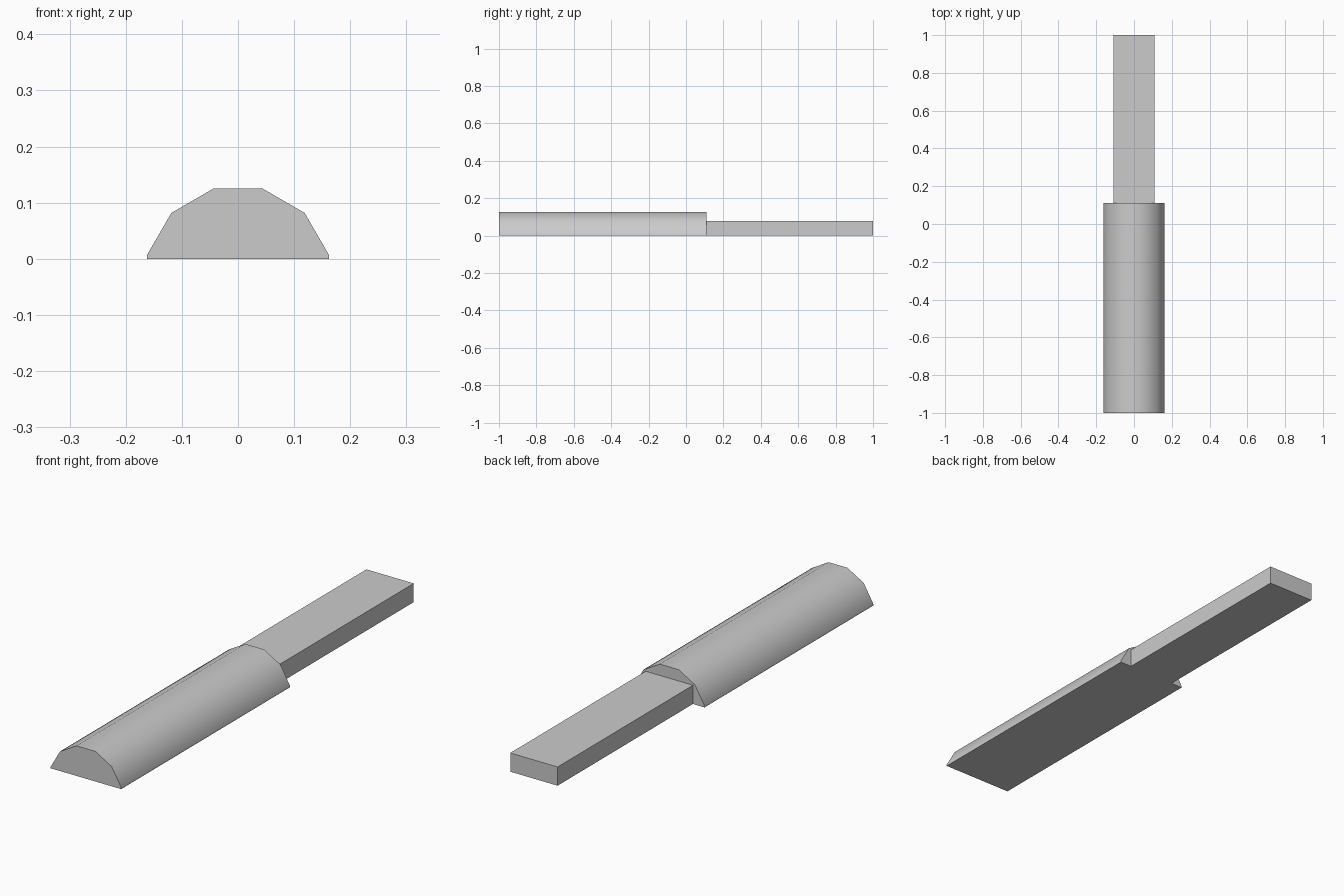
import bpy
import bmesh
from math import cos, sin, radians

if "Cube" in bpy.data.objects:
    bpy.data.objects.remove(bpy.data.objects["Cube"], do_unlink=True)

# Single plain material
grey = bpy.data.materials.new("plain_grey")
grey.use_nodes = True
colour = (0.6, 0.6, 0.6, 1)
grey.diffuse_color = colour
grey.node_tree.nodes["Principled BSDF"].inputs["Base Color"].default_value = colour


def extrude_profile(name, profile, y_start, y_end):
    """Extrude an (x, z) outline along y into a closed solid."""
    bm = bmesh.new()
    face = bm.faces.new([bm.verts.new((x, y_start, z)) for x, z in profile])
    result = bmesh.ops.extrude_face_region(bm, geom=[face], use_keep_orig=True)
    verts = [v for v in result["geom"] if isinstance(v, bmesh.types.BMVert)]
    bmesh.ops.translate(bm, verts=verts, vec=(0, y_end - y_start, 0))
    bmesh.ops.recalc_face_normals(bm, faces=bm.faces[:])
    mesh = bpy.data.meshes.new(name)
    bm.to_mesh(mesh)
    bm.free()
    mesh.materials.append(grey)
    obj = bpy.data.objects.new(name, mesh)
    bpy.context.collection.objects.link(obj)
    return obj


# Rounded grip: upper part of a twelve-sided cylinder, cut flat underneath
radius, centre_z = 0.168, -0.037
arc = [(radius * cos(radians(a)), centre_z + radius * sin(radians(a)))
       for a in range(15, 166, 30)]
side = arc[0][0]
grip = extrude_profile("rounded_grip", [(side, 0)] + arc + [(-side, 0)], -1, 0.11)

bpy.ops.object.select_all(action="DESELECT")
grip.select_set(True)
bpy.context.view_layer.objects.active = grip
bpy.ops.object.shade_smooth_by_angle(angle=radians(35))

# Flat bar continuing out of the back of the grip
half_width, height = 0.109, 0.078
extrude_profile("flat_bar", [(half_width, 0), (half_width, height),
                             (-half_width, height), (-half_width, 0)], 0.11, 1)
